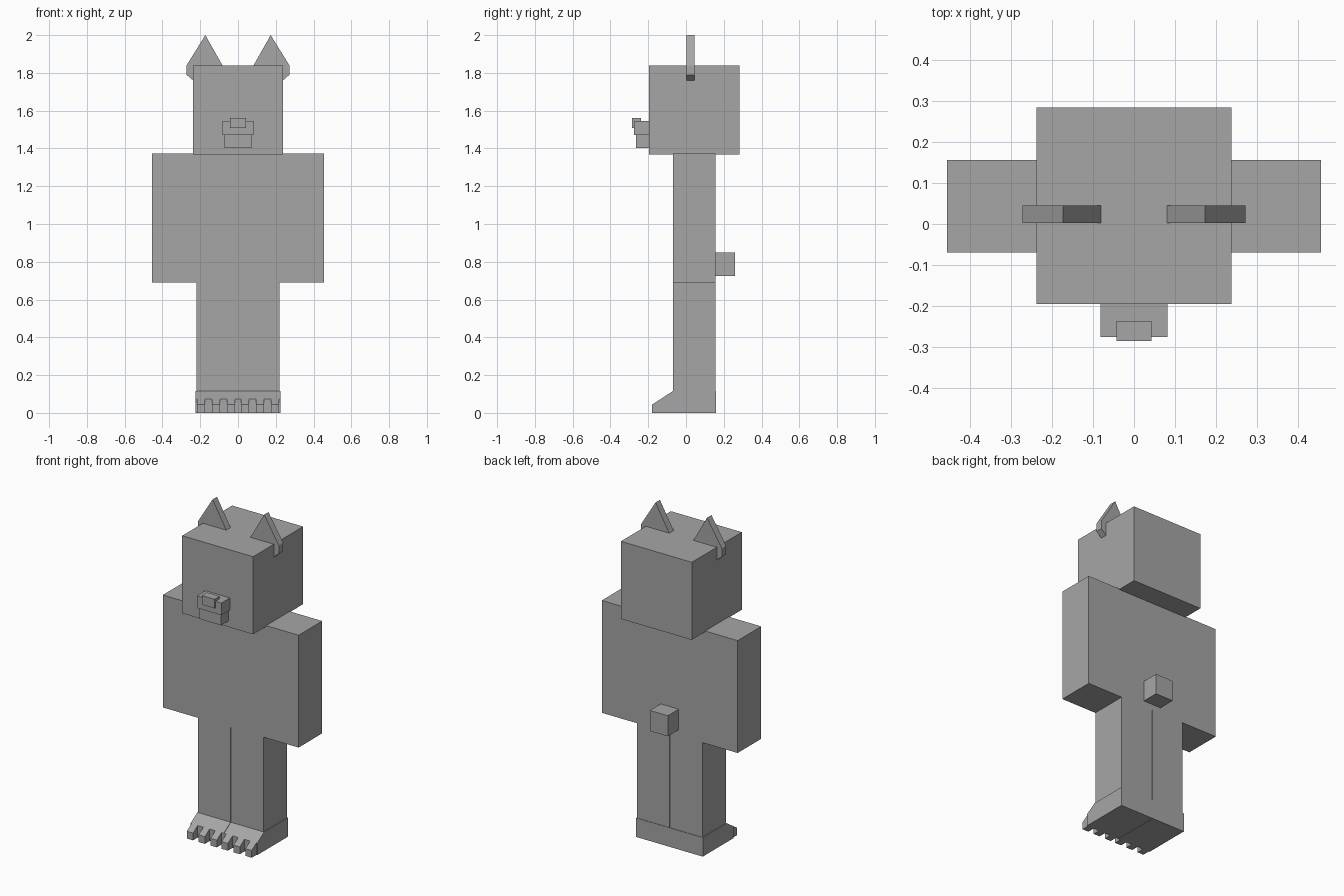
import bpy
import bmesh
from mathutils import Vector

if "Cube" in bpy.data.objects:
    bpy.data.objects.remove(bpy.data.objects["Cube"])

grey = bpy.data.materials.new("stone_grey")
grey.diffuse_color = (0.38, 0.38, 0.38, 1)
grey.use_nodes = True
grey.node_tree.nodes["Principled BSDF"].inputs["Base Color"].default_value = grey.diffuse_color


def prism(name, profile, axis, lo, hi):
    """Extrude a 2D profile along x (profile in y,z) or y (profile in x,z)."""
    bm = bmesh.new()

    def point(a, b, t):
        return (t, a, b) if axis == "x" else (a, t, b)

    face = bm.faces.new([bm.verts.new(point(a, b, lo)) for a, b in profile])
    out = bmesh.ops.extrude_face_region(bm, geom=[face])
    verts = [v for v in out["geom"] if isinstance(v, bmesh.types.BMVert)]
    shift = Vector(point(0, 0, hi - lo))
    bmesh.ops.translate(bm, verts=verts, vec=shift)
    bmesh.ops.recalc_face_normals(bm, faces=bm.faces[:])
    mesh = bpy.data.meshes.new(name)
    bm.to_mesh(mesh)
    bm.free()
    mesh.materials.append(grey)
    obj = bpy.data.objects.new(name, mesh)
    bpy.context.collection.objects.link(obj)
    return obj


def box(name, x, y, z):
    profile = [(y[0], z[0]), (y[1], z[0]), (y[1], z[1]), (y[0], z[1])]
    return prism(name, profile, "x", x[0], x[1])


def span(side, a, b):
    """Range from a to b, flipped onto the given side."""
    return tuple(sorted((side * a, side * b)))


BODY_Y = (-0.07, 0.156)

# Head, snout and nose
box("head", (-0.238, 0.238), (-0.195, 0.284), (1.367, 1.838))
box("snout", (-0.082, 0.082), (-0.276, -0.195), (1.472, 1.546))
box("lower_jaw", (-0.072, 0.072), (-0.264, -0.195), (1.403, 1.472))
box("nose", (-0.043, 0.043), (-0.286, -0.237), (1.507, 1.562))

# Torso and tail
box("torso", (-0.228, 0.228), BODY_Y, (0.69, 1.372))
box("tail", (-0.06, 0.06), (0.156, 0.26), (0.725, 0.85))

for side, label in ((-1, "left"), (1, "right")):
    # Arms and legs
    box(label + "_arm", span(side, 0.228, 0.456), BODY_Y, (0.69, 1.372))
    box(label + "_leg", span(side, 0.001, 0.219), BODY_Y, (0.115, 0.69))

    # Foot with a sloping instep
    foot = [(0.159, 0), (0.159, 0.115), (-0.07, 0.115), (-0.135, 0.073), (-0.135, 0)]
    prism(label + "_foot", foot, "x", *span(side, 0.001, 0.224))

    # Three toes carrying on the slope
    toe = [(-0.135, 0), (-0.135, 0.073), (-0.18, 0.044), (-0.18, 0)]
    for i in range(3):
        start = 0.016 + 0.08 * i
        prism(f"{label}_toe_{i + 1}", toe, "x", *span(side, start, start + 0.042))

    # Pointed ear that hooks over the side of the head
    ear = [(0.173, 2.0), (0.272, 1.84), (0.272, 1.79), (0.238, 1.76),
           (0.2, 1.76), (0.08, 1.836)]
    prism(label + "_ear", [(side * x, z) for x, z in ear], "y", 0.003, 0.045)
